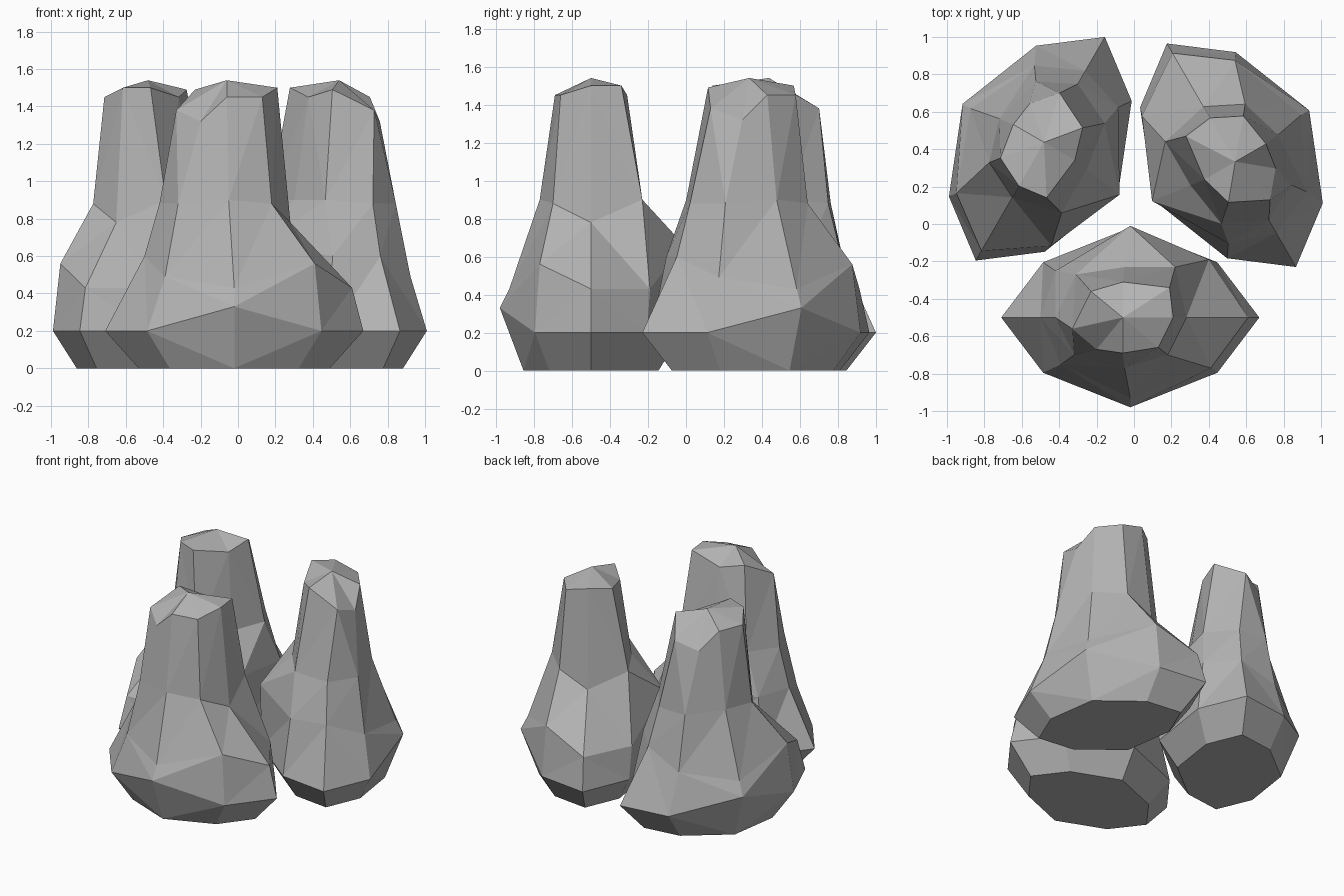
import bpy
import bmesh
from math import radians
from mathutils import Matrix, Vector

cube = bpy.data.objects.get("Cube")
if cube:
    bpy.data.objects.remove(cube, do_unlink=True)

# One plain stone colour
stone = bpy.data.materials.new("grey_stone")
stone.use_nodes = True
colour = (0.45, 0.45, 0.45, 1)
stone.diffuse_color = colour
stone.node_tree.nodes["Principled BSDF"].inputs["Base Color"].default_value = colour

CENTRE = Vector((-0.02, -0.5, 0))   # middle of the front boulder
PIVOT = Vector((0, 0.09, 0))        # the three boulders turn about this


def base_ring(scale, height):
    """Flattened eight-sided outline, counter-clockwise from the +x corner."""
    long, short = 0.69 * scale, 0.48 * scale
    dx, dy = long * 0.675, short * 0.615
    outline = [(long, 0), (dx, dy), (0, short), (-dx, dy),
               (-long, 0), (-dx, -dy), (0, -short), (dx, -dy)]
    return [CENTRE + Vector((x, y, height)) for x, y in outline]


# Sculpted upper rings, in the same corner order as the base
shoulder = [(.61, -.5, .43), (.40, -.19, .43), (-.02, -.01, .66), (-.42, -.25, .6),
            (-.5, -.5, .6), (-.39, -.75, .49), (-.02, -.93, .43), (.41, -.77, .56)]
waist = [(.28, -.5, .78), (.22, -.23, .9), (-.05, -.23, .9), (-.31, -.27, .9),
         (-.42, -.5, .88), (-.32, -.7, .88), (-.05, -.77, .9), (.18, -.7, .88)]
crown = [(.21, -.5, 1.5), (.19, -.34, 1.5), (-.06, -.31, 1.45), (-.23, -.36, 1.49),
         (-.33, -.56, 1.38), (-.2, -.67, 1.32), (-.06, -.69, 1.45), (.13, -.66, 1.45)]
peak = (-.06, -.5, 1.54)


def build_boulder_mesh():
    bm = bmesh.new()
    foot = base_ring(0.74, 0)
    belly = base_ring(1, 0.2)
    belly[6].z = 0.33               # raised lip on the outer side
    rings = [[bm.verts.new(p) for p in ring]
             for ring in (foot, belly, shoulder, waist, crown)]
    # Flat underside, walls between rings, and a fan for the cap
    bm.faces.new(reversed(rings[0]))
    for low, high in zip(rings, rings[1:]):
        for i in range(len(low)):
            j = (i + 1) % len(low)
            bm.faces.new((low[i], low[j], high[j], high[i]))
    top = bm.verts.new(peak)
    for i, corner in enumerate(rings[-1]):
        bm.faces.new((corner, rings[-1][(i + 1) % len(rings[-1])], top))
    # Crisp facets on the bent quads
    quads = [f for f in bm.faces if len(f.verts) == 4]
    bmesh.ops.triangulate(bm, faces=quads, quad_method='SHORT_EDGE')
    bmesh.ops.recalc_face_normals(bm, faces=bm.faces[:])
    mesh = bpy.data.meshes.new("boulder")
    bm.to_mesh(mesh)
    bm.free()
    mesh.materials.append(stone)
    return mesh


# Three identical boulders, a third of a turn apart
boulder = build_boulder_mesh()
for name, angle in (("front_boulder", 0), ("back_left_boulder", 120),
                    ("back_right_boulder", -120)):
    obj = bpy.data.objects.new(name, boulder)
    obj.matrix_world = (Matrix.Translation(PIVOT)
                        @ Matrix.Rotation(radians(angle), 4, 'Z')
                        @ Matrix.Translation(-PIVOT))
    bpy.context.collection.objects.link(obj)
